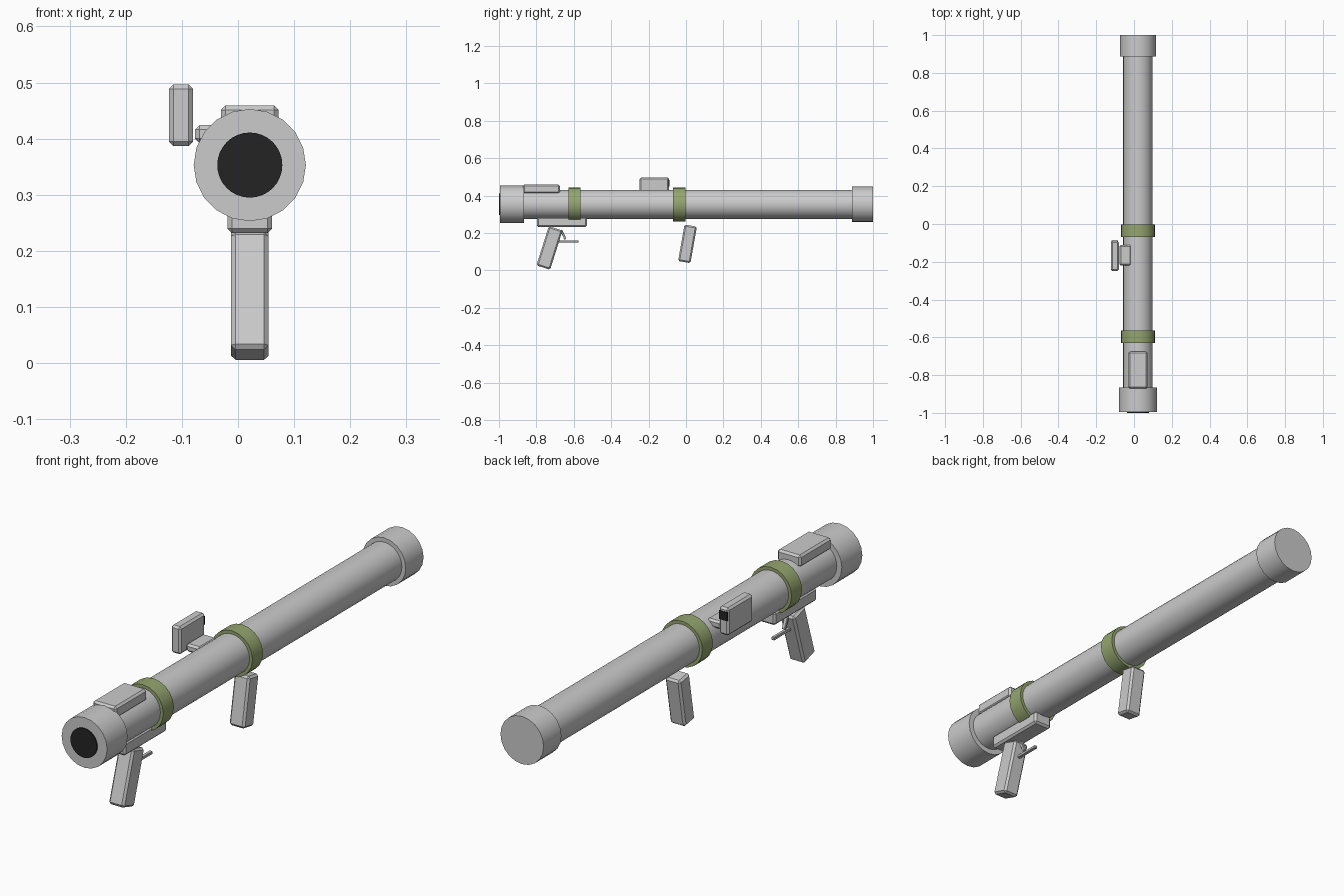
import bpy
from math import radians
from mathutils import Vector

cube = bpy.data.objects.get("Cube")
if cube:
    bpy.data.objects.remove(cube, do_unlink=True)

AXIS_X, AXIS_Z = 0.021, 0.353


def material(name, rgb):
    m = bpy.data.materials.new(name)
    m.use_nodes = True
    m.diffuse_color = (*rgb, 1)
    m.node_tree.nodes["Principled BSDF"].inputs["Base Color"].default_value = (*rgb, 1)
    return m


grey = material("light_grey", (0.6, 0.6, 0.6))
green = material("olive_green", (0.3, 0.38, 0.16))
black = material("black", (0.017, 0.017, 0.017))


def finish(name, mat):
    ob = bpy.context.object
    ob.name = name
    ob.data.materials.append(mat)
    return ob


def barrel_part(name, radius, y0, y1, mat, sides=20):
    """Cylinder lying along the barrel axis between two y positions."""
    bpy.ops.mesh.primitive_cylinder_add(
        vertices=sides, radius=radius, depth=y1 - y0,
        location=(AXIS_X, (y0 + y1) / 2, AXIS_Z), rotation=(radians(90), 0, 0))
    ob = finish(name, mat)
    bpy.ops.object.shade_smooth_by_angle(angle=radians(35))
    return ob


def box(name, centre, size, mat=grey, tilt=0, bevel=0.008):
    """Bevelled box, tilted about x."""
    bpy.ops.mesh.primitive_cube_add(size=1, location=centre)
    ob = finish(name, mat)
    for v in ob.data.vertices:
        v.co *= Vector(size)
    ob.rotation_euler.x = radians(tilt)
    if bevel:
        mod = ob.modifiers.new("edge_bevel", "BEVEL")
        mod.width = bevel
        mod.segments = 1
    return ob


# Tube, end collars and bands
barrel_part("tube", 0.078, -0.98, 0.98, grey, 32)
barrel_part("front_collar", 0.1, -0.995, -0.866, grey)
barrel_part("rear_collar", 0.095, 0.888, 1.0, grey)
barrel_part("muzzle_opening", 0.058, -1.0, -0.992, black, 32)
for name, y in (("front_band", -0.596), ("middle_band", -0.036)):
    barrel_part(name, 0.091, y - 0.033, y + 0.033, green)

# Housings above and below the tube
box("top_housing", (AXIS_X, -0.773, 0.435), (0.103, 0.198, 0.048))
box("grip_mount", (AXIS_X, -0.664, 0.259), (0.08, 0.267, 0.054))

# Grips and trigger
box("rear_grip", (AXIS_X, -0.73, 0.12), (0.067, 0.077, 0.22), tilt=-17.5)
box("fore_grip", (AXIS_X, 0.008, 0.142), (0.067, 0.067, 0.198), tilt=-10)
box("trigger", (AXIS_X, -0.656, 0.191), (0.014, 0.012, 0.055), tilt=25, bevel=0.002)
box("trigger_guard", (AXIS_X, -0.63, 0.155), (0.014, 0.11, 0.012), bevel=0.002)

# Side sight with rear eyepiece
box("sight_mount", (-0.045, -0.165, 0.408), (0.064, 0.11, 0.032))
box("sight_body", (-0.1015, -0.169, 0.442), (0.043, 0.158, 0.11))
box("sight_eyepiece", (-0.1015, -0.091, 0.465), (0.036, 0.008, 0.034), black, bevel=0)
